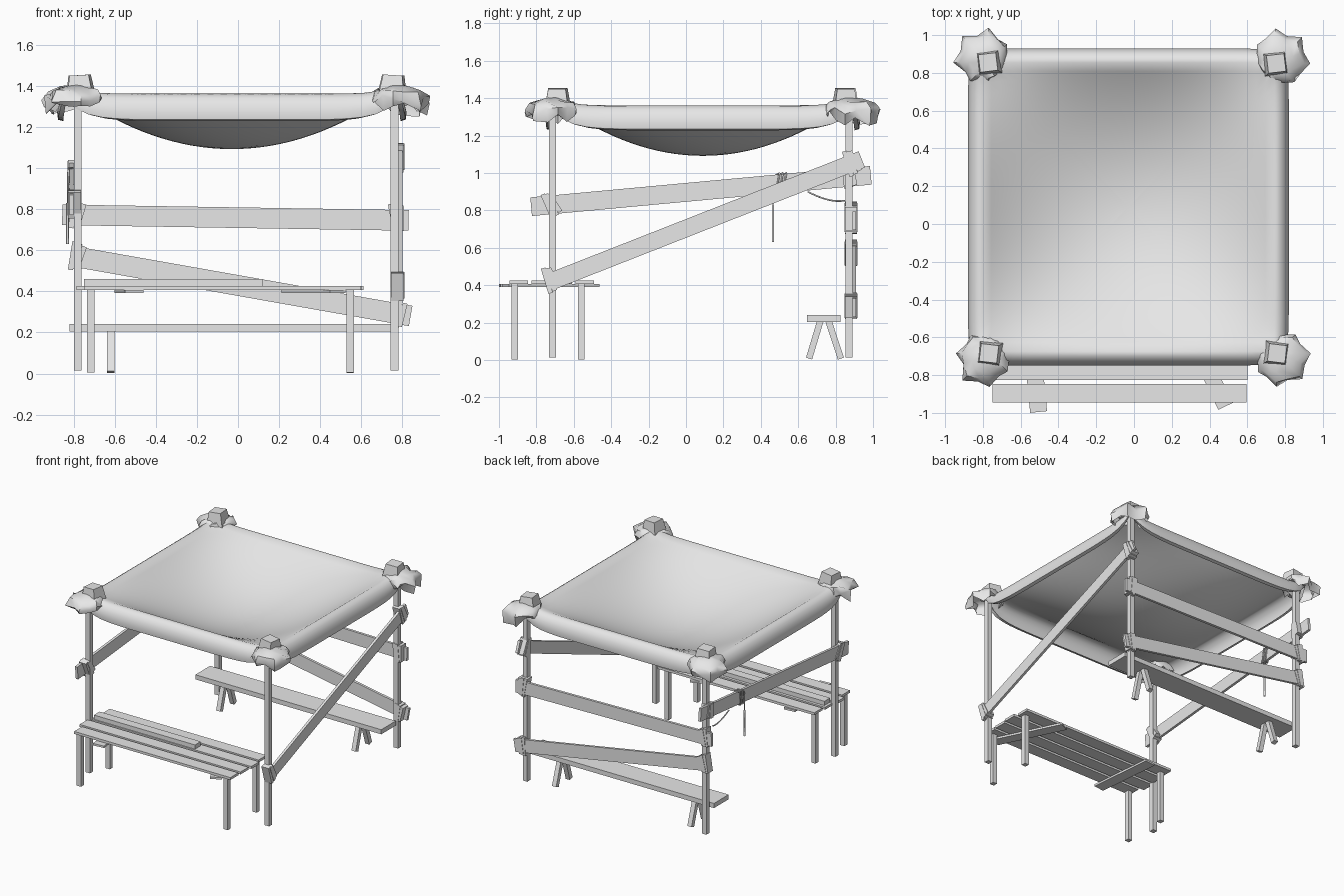
import bpy, bmesh, math, random
from mathutils import Vector, Matrix

random.seed(4)
if "Cube" in bpy.data.objects:
    bpy.data.objects.remove(bpy.data.objects["Cube"], do_unlink=True)

GREY = (0.8, 0.8, 0.8, 1.0)
mat = bpy.data.materials.new("plain_grey")
mat.use_nodes = True
mat.diffuse_color = GREY
mat.node_tree.nodes["Principled BSDF"].inputs["Base Color"].default_value = GREY


def finish(name, bm, smooth=None):
    me = bpy.data.meshes.new(name)
    bmesh.ops.recalc_face_normals(bm, faces=bm.faces)
    bm.to_mesh(me)
    bm.free()
    me.materials.append(mat)
    if smooth:
        for p in me.polygons:
            p.use_smooth = True
        me.set_sharp_from_angle(angle=math.radians(smooth))
    ob = bpy.data.objects.new(name, me)
    bpy.context.collection.objects.link(ob)
    return ob


def beam(name, start, end, height, thick):
    """Box running from start to end; thick is its horizontal width."""
    a, b = Vector(start), Vector(end)
    x = (b - a).normalized()
    y = Vector((0, 1, 0)) if abs(x.z) > 0.99 else Vector((0, 0, 1)).cross(x).normalized()
    z = x.cross(y)
    rot = Matrix((x, y, z)).transposed().to_4x4()
    size = Matrix.Diagonal(((b - a).length, thick, height, 1))
    bm = bmesh.new()
    bmesh.ops.create_cube(bm, size=1, matrix=Matrix.Translation((a + b) / 2) @ rot @ size)
    return finish(name, bm)


def lashing(name, pos, axis, tilt, length=0.14):
    """Three flat wraps round a plank and post, facing along axis."""
    bm = bmesh.new()
    for i in (-1, 0, 1):
        size = (0.068 - 0.006 * abs(i), 0.024, length - 0.012 * (i + 1))
        if axis == "Y":
            size = (size[1], size[0], size[2])
        shift = Vector((0, i * 0.02, 0)) if axis == "X" else Vector((i * 0.02, 0, 0))
        m = (Matrix.Translation(pos) @ Matrix.Rotation(tilt + i * 0.09, 4, axis)
             @ Matrix.Translation(shift) @ Matrix.Diagonal((*size, 1)))
        bmesh.ops.create_cube(bm, size=1, matrix=m)
    return finish(name, bm)


def rope(name, points, radius):
    cu = bpy.data.curves.new(name, "CURVE")
    cu.dimensions = "3D"
    cu.bevel_depth = radius
    cu.bevel_resolution = 1
    cu.use_fill_caps = True
    sp = cu.splines.new("POLY")
    sp.points.add(len(points) - 1)
    for p, co in zip(sp.points, points):
        p.co = (*co, 1)
    cu.materials.append(mat)
    bpy.context.collection.objects.link(bpy.data.objects.new(name, cu))


# Four posts
POST_X, POST_Y = {"right": -0.78, "left": 0.762}, {"front": -0.714, "back": 0.872}
for sx, x in POST_X.items():
    for sy, y in POST_Y.items():
        beam(f"post_{sy}_{sx}", (x, y, 0.015), (x, y, 1.38), 0.038, 0.038)

# Cross planks on three sides
beam("side_brace", (0.79, -0.73, 0.417), (0.79, 0.94, 1.073), 0.093, 0.02)
beam("side_rail", (-0.81, -0.828, 0.82), (-0.81, 0.988, 0.988), 0.1, 0.02)
beam("back_rail_upper", (-0.855, 0.9, 0.772), (0.83, 0.9, 0.745), 0.1, 0.02)
beam("back_rail_lower", (-0.79, 0.9, 0.568), (0.84, 0.9, 0.28), 0.1, 0.02)

# Lashings where planks meet posts
lashing("brace_lashing_low", (0.775, -0.725, 0.43), "X", 0.38)
lashing("brace_lashing_high", (0.775, 0.885, 1.055), "X", 0.38)
lashing("rail_lashing_front", (-0.795, -0.72, 0.83), "X", 0.5)
lashing("rail_lashing_back", (-0.795, 0.875, 0.978), "X", 0.1, 0.12)
lashing("back_lashing_a", (-0.785, 0.882, 0.775), "Y", 0.2)
lashing("back_lashing_b", (0.775, 0.882, 0.755), "Y", -0.1, 0.15)
lashing("back_lashing_c", (-0.785, 0.882, 0.57), "Y", 0.25)
lashing("back_lashing_d", (0.78, 0.882, 0.29), "Y", 0.15)

# Loose rope and hanging stick on the side rail
for k in range(3):
    y = 0.48 + 0.018 * k
    rope(f"rail_rope_{k}", [(-0.825, y, 0.99), (-0.825, y + 0.02, 1.0), (-0.795, y + 0.02, 1.0),
                            (-0.795, y, 0.885), (-0.825, y - 0.01, 0.885), (-0.825, y, 0.99)], 0.005)
arc = [(-0.825, 0.65 + 0.2 * i / 8, 0.9 - 0.05 * math.sin(i / 8 * math.pi * 0.6)) for i in range(9)]
rope("slack_rope", arc, 0.005)
rope("hanging_cord", [(-0.83, 0.468, 0.98), (-0.83, 0.465, 0.82)], 0.003)
rope("hanging_stick", [(-0.83, 0.465, 0.83), (-0.83, 0.465, 0.63)], 0.007)

# Table: slats, cleats, legs and a loose board
for i, (x0, x1) in enumerate([(-0.75, 0.595), (-0.785, 0.6), (-0.77, 0.61), (-0.76, 0.59)]):
    y = -0.895 + i * 0.118
    beam(f"table_slat_{i}", (x0, y, 0.416), (x1, y, 0.416), 0.019, 0.098)
beam("table_loose_board", (-0.75, -0.665, 0.443), (0.12, -0.665, 0.443), 0.033, 0.07)
beam("table_cleat_right", (-0.505, -0.995, 0.399), (-0.555, -0.48, 0.399), 0.015, 0.09)
beam("table_cleat_left", (0.485, -0.965, 0.399), (0.25, -0.48, 0.399), 0.015, 0.085)
for sx, x in (("right", -0.717), ("left", 0.547)):
    for sy, y in (("front", -0.915), ("back", -0.56)):
        beam(f"table_leg_{sy}_{sx}", (x, y, 0.004), (x, y, 0.408), 0.036, 0.036)

# Bench with splayed legs
beam("bench_seat", (-0.82, 0.737, 0.222), (0.78, 0.737, 0.222), 0.036, 0.18)
for sx, x in (("right", -0.62), ("left", 0.545)):
    for sy, s in (("front", -1), ("back", 1)):
        beam(f"bench_leg_{sy}_{sx}", (x, 0.743 + s * 0.085, 0.008), (x, 0.74 + s * 0.02, 0.215), 0.034, 0.036)

# Sagging canopy: concentric square rings, rolled over the rim into a hem
CX, CY, HX, HY, RIM = -0.03, 0.09, 0.85, 0.84, 0.91
N = 24
steps = [-1 + 2 * i / N for i in range(N)]
square = ([(t, -1) for t in steps] + [(1, t) for t in steps]
          + [(-t, 1) for t in steps] + [(-1, -t) for t in steps])
hem = [(0.94, 1.357), (0.968, 1.34), (0.988, 1.31), (1.0, 1.27), (0.995, 1.235), (0.965, 1.228)]
rings = [(RIM * i / 16, None) for i in range(1, 17)] + hem
bm = bmesh.new()
centre = bm.verts.new((CX, CY, 1.092))
prev = None
for r, z in rings:
    row = []
    for px, py in square:
        end = min(abs(px), abs(py))
        if z is None:
            u, v = px * r / RIM, py * r / RIM
            h = 1.092 + 0.27 * (1 - (1 - u * u) * (1 - v * v)) + 0.035 * (u * v) ** 12
            rr = r
        else:
            h = z + (1.362 - z) * 0.65 * end ** 7 + 0.035 * end ** 12
            rr = r - (r - RIM) * 0.4 * end ** 10
        row.append(bm.verts.new((CX + HX * rr * px, CY + HY * rr * py, h)))
    n = len(row)
    for i in range(n):
        j = (i + 1) % n
        if prev is None:
            bm.faces.new((centre, row[i], row[j]))
        else:
            bm.faces.new((prev[i], row[i], row[j], prev[j]))
    prev = row
finish("canopy_cloth", bm, 60)

# Corner wraps: a cap over each post end and a bunched cloth skirt pointing outward
for sx, sy, x, y in ((-1, -1, -0.765, -0.685), (1, -1, 0.755, -0.685),
                     (1, 1, 0.75, 0.85), (-1, 1, -0.77, 0.855)):
    tag = ("front" if sy < 0 else "back") + ("_right" if sx < 0 else "_left")
    bm = bmesh.new()
    bmesh.ops.create_cone(bm, cap_ends=True, segments=4, radius1=0.088, radius2=0.066, depth=0.1,
                          matrix=Matrix.Translation((x, y, 1.402)) @ Matrix.Rotation(0.06 * sx, 4, "Y")
                          @ Matrix.Rotation(math.pi / 4 + 0.12 * sy, 4, "Z"))
    finish(f"corner_cap_{tag}", bm)

    bm = bmesh.new()
    out = math.atan2(sy, sx)
    seg, prev = 16, None
    for k, (rad, z) in enumerate([(0.05, 1.405), (0.1, 1.39), (0.145, 1.365), (0.165, 1.325), (0.15, 1.285)]):
        row = []
        for i in range(seg):
            a = 2 * math.pi * i / seg
            lobe = 0.5 + 0.5 * math.cos(a - out)
            fold = 1 + 0.04 * k * (-1) ** i * lobe + random.uniform(-0.04, 0.04)
            r = rad * (0.5 + 0.58 * lobe) * fold
            h = z + (1.37 - z) * 0.5 * (1 - lobe) + random.uniform(-0.009, 0.009) * k
            row.append(bm.verts.new((x + r * math.cos(a), y + r * math.sin(a), h)))
        if prev is None:
            bm.faces.new(row)
        else:
            for i in range(seg):
                j = (i + 1) % seg
                bm.faces.new((prev[i], row[i], row[j], prev[j]))
        prev = row
    finish(f"corner_skirt_{tag}", bm, 50)
